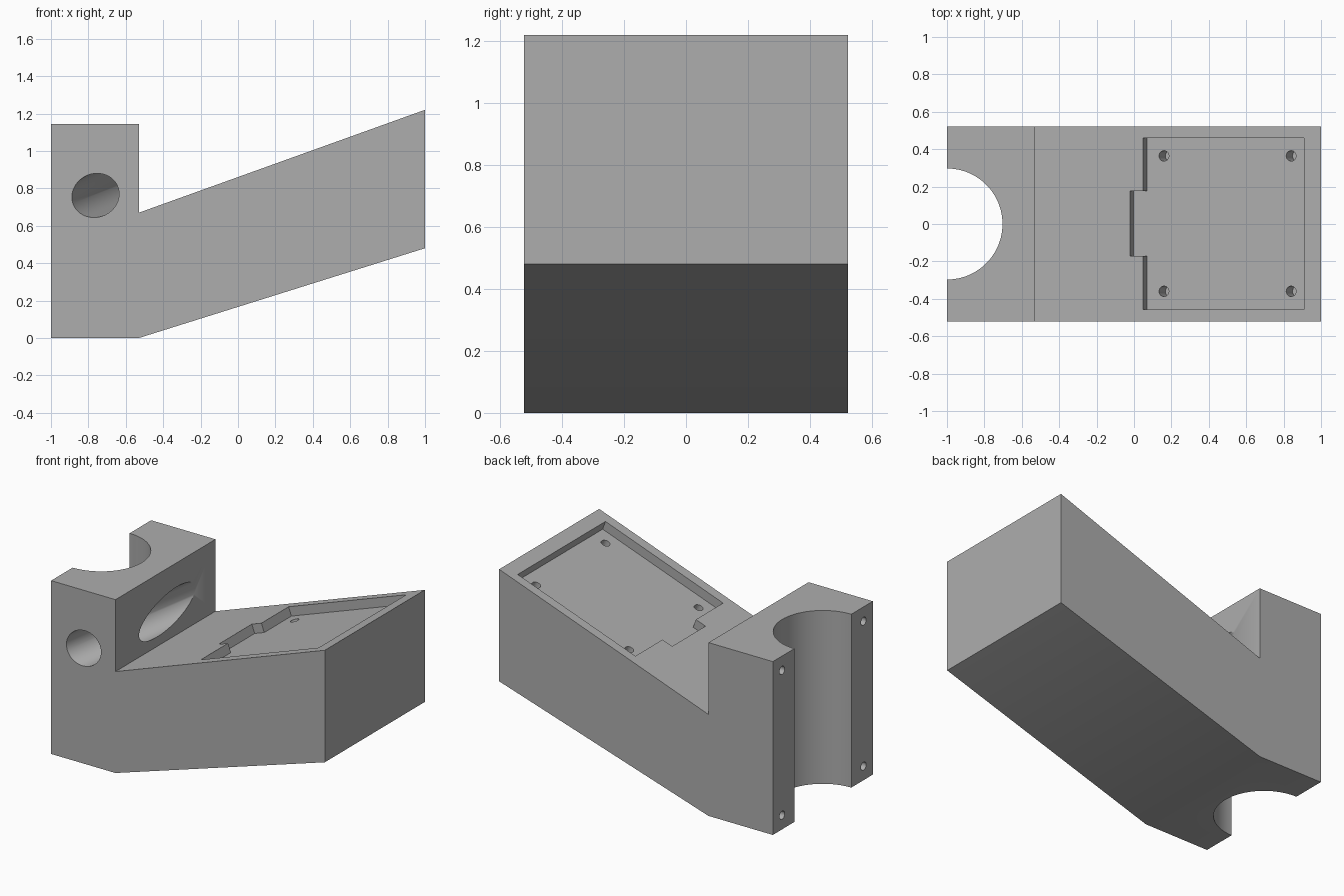
import bpy, bmesh, math
from mathutils import Matrix, Vector

if "Cube" in bpy.data.objects:
    bpy.data.objects.remove(bpy.data.objects["Cube"])

grey = bpy.data.materials.new("matte_grey")
grey.diffuse_color = (0.42, 0.42, 0.42, 1)
grey.use_nodes = True
grey.node_tree.nodes["Principled BSDF"].inputs["Base Color"].default_value = grey.diffuse_color


def prism(name, outline, low, high, matrix):
    """Extrude a 2D outline along local z, then place it with a matrix."""
    bm = bmesh.new()
    base = bm.faces.new([bm.verts.new((u, v, low)) for u, v in outline])
    ext = bmesh.ops.extrude_face_region(bm, geom=[base])["geom"]
    bmesh.ops.translate(bm, vec=(0, 0, high - low),
                        verts=[g for g in ext if isinstance(g, bmesh.types.BMVert)])
    bmesh.ops.transform(bm, matrix=matrix, verts=bm.verts)
    bmesh.ops.recalc_face_normals(bm, faces=bm.faces)
    mesh = bpy.data.meshes.new(name)
    bm.to_mesh(mesh)
    bm.free()
    obj = bpy.data.objects.new(name, mesh)
    obj.data.materials.append(grey)
    bpy.context.collection.objects.link(obj)
    return obj


def rod(name, start, end, radius, sides):
    """Cylinder between two points."""
    start, end = Vector(start), Vector(end)
    axis = end - start
    circle = [(radius * math.cos(2 * math.pi * i / sides),
               radius * math.sin(2 * math.pi * i / sides)) for i in range(sides)]
    matrix = Matrix.Translation(start) @ axis.to_track_quat('Z', 'Y').to_matrix().to_4x4()
    return prism(name, circle, 0, axis.length, matrix)


def cut(target, cutter):
    """Subtract the cutter from the target and discard it."""
    mod = target.modifiers.new("cut", 'BOOLEAN')
    mod.operation = 'DIFFERENCE'
    mod.solver = 'EXACT'
    mod.object = cutter
    bpy.context.view_layer.update()
    graph = bpy.context.evaluated_depsgraph_get()
    mesh = bpy.data.meshes.new_from_object(target.evaluated_get(graph))
    target.modifiers.clear()
    target.data = mesh
    bpy.data.objects.remove(cutter)


# Bracket body: upright clamp block with a rising arm, extruded across y
side = [(-1, 0), (-0.53, 0), (1, 0.48), (1, 1.22), (-0.53, 0.67), (-0.53, 1.145), (-1, 1.145)]
body = prism("bracket_body", side, -0.522, 0.522, Matrix.Rotation(math.pi / 2, 4, 'X'))

# Half-round channel for a vertical tube
cut(body, rod("tube_channel", (-1, 0, -0.2), (-1, 0, 1.4), 0.297, 96))

# Slanted cable hole from the front face out through the step face
direction = Vector((0.43, 1, 0.18))
entry = Vector((-0.762, -0.522, 0.762))
cut(body, rod("cable_hole", entry - direction * 0.3, entry + direction * 1.1, 0.116, 64))

# Screw holes in the two clamp faces
for y in (-0.425, 0.425):
    for z in (0.093, 1.05):
        cut(body, rod("clamp_screw_hole", (-1.1, y, z), (-0.88, y, z), 0.027, 24))

# Recessed tray, square to the sloping top of the arm
tilt = math.atan2(1.22 - 0.67, 1.53)
slope = Matrix.Translation((-0.53, 0, 0.67)) @ Matrix.Rotation(-tilt, 4, 'Y')
along = lambda x: (x + 0.53) / math.cos(tilt)
depth = 0.06
a, b, c = along(-0.022), along(0.048), along(0.908)
tray = [(a, -0.172), (b, -0.172), (b, -0.456), (c, -0.456),
        (c, 0.46), (b, 0.46), (b, 0.176), (a, 0.176)]
cut(body, prism("tray_recess", tray, -depth, 0.1, slope))

# Four screw holes in the tray floor
for x in (0.16, 0.84):
    for y in (-0.36, 0.364):
        s = along(x - depth * math.sin(tilt))
        cut(body, rod("tray_screw_hole", slope @ Vector((s, y, -depth - 0.1)),
                      slope @ Vector((s, y, -depth + 0.03)), 0.028, 24))

# Smooth the round walls, keep the edges crisp
bpy.ops.object.select_all(action='DESELECT')
body.select_set(True)
bpy.context.view_layer.objects.active = body
bpy.ops.object.shade_smooth_by_angle(angle=math.radians(30))
